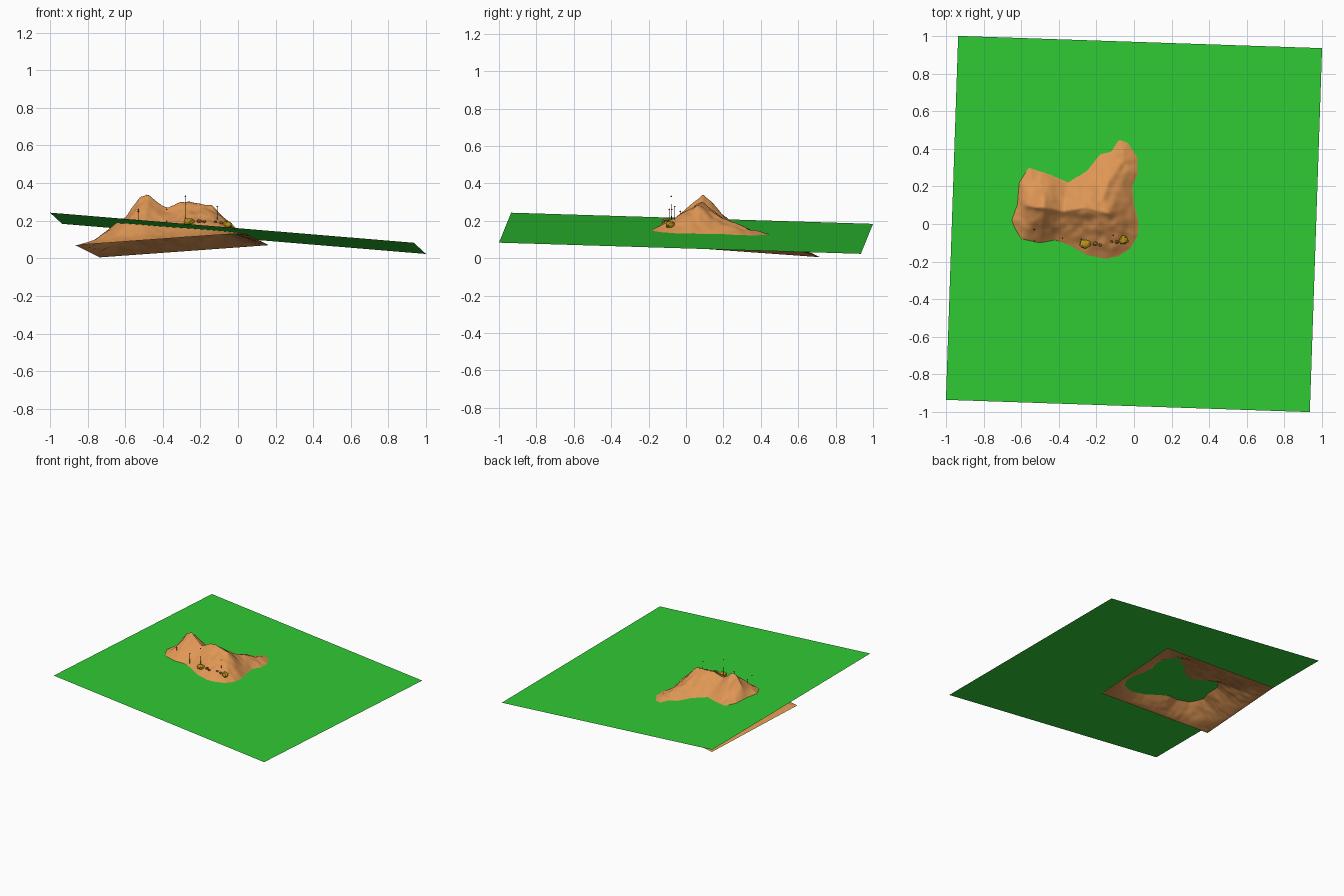
import bpy, bmesh, math, random
from mathutils import Vector, noise
from mathutils.geometry import intersect_point_line

if "Cube" in bpy.data.objects:
    bpy.data.objects.remove(bpy.data.objects["Cube"])
random.seed(4)


def material(name, rgb):
    m = bpy.data.materials.new(name)
    m.diffuse_color = (*rgb, 1)
    m.use_nodes = True
    m.node_tree.nodes["Principled BSDF"].inputs["Base Color"].default_value = m.diffuse_color
    return m


GREEN = material("grass green", (0.03, 0.60, 0.035))
SAND = material("sandy orange", (0.74, 0.31, 0.09))
YELLOW = material("ochre yellow", (0.50, 0.30, 0.01))
BROWN = material("rock brown", (0.30, 0.12, 0.03))
RED = material("marker red", (0.75, 0.04, 0.02))
DARK = material("pole dark", (0.12, 0.07, 0.03))


def finish(name, bm, mat, smooth=True):
    bmesh.ops.recalc_face_normals(bm, faces=bm.faces)
    me = bpy.data.meshes.new(name)
    bm.to_mesh(me)
    bm.free()
    me.materials.append(mat)
    for p in me.polygons:
        p.use_smooth = smooth
    ob = bpy.data.objects.new(name, me)
    bpy.context.collection.objects.link(ob)
    return ob


# tilted grass sheet
def sheet_z(x, y):
    return 0.133 - 0.0837 * x - 0.028 * y


bm = bmesh.new()
bm.faces.new([bm.verts.new((x, y, sheet_z(x, y))) for x, y in
              [(-1, -0.935), (0.935, -1), (1, 0.935), (-0.935, 1)]])
finish("grass_sheet", bm, GREEN, False)

# waterline where the hill rises through the sheet, and the ridge line (x, y, rise)
OUTLINE = [(-.56, .30), (-.47, .27), (-.35, .22), (-.25, .28), (-.18, .37), (-.12, .385),
           (-.08, .45), (-.03, .43), (.02, .35), (.02, .27), (-.01, .2), (0, .1),
           (.02, .02), (.02, -.06), (-.02, -.13), (-.08, -.17), (-.15, -.185),
           (-.25, -.165), (-.35, -.11), (-.42, -.085), (-.5, -.1), (-.6, -.08),
           (-.63, -.03), (-.65, .02), (-.62, .1), (-.61, .22)]
RIDGE = [(-.56, .10, .10), (-.52, .09, .15), (-.48, .09, .17), (-.37, .07, .11),
         (-.26, .09, .155), (-.14, .06, .14)]


def nearest(p, a, b):
    q, t = intersect_point_line(p, a, b)
    t = min(1, max(0, t))
    return (p - (a + (b - a) * t)).length, t


def signed_distance(x, y):
    p, inside, best = Vector((x, y)), False, 9
    for i, (ax, ay) in enumerate(OUTLINE):
        bx, by = OUTLINE[i - 1]
        best = min(best, nearest(p, Vector((ax, ay)), Vector((bx, by)))[0])
        if (ay > y) != (by > y) and x < (bx - ax) * (y - ay) / (by - ay) + ax:
            inside = not inside
    return best if inside else -best


def ridge(x, y):
    best = (9, 0)
    for a, b in zip(RIDGE, RIDGE[1:]):
        d, t = nearest(Vector((x, y)), Vector(a[:2]), Vector(b[:2]))
        best = min(best, (d, a[2] + (b[2] - a[2]) * t))
    return best


def rough(x, y):
    return (noise.noise((x * 11, y * 11, 3)) * 0.6 + noise.noise((x * 24, y * 24, 7)) * 0.35)


def hill_z(x, y):
    d = signed_distance(x, y)
    r, h = ridge(x, y)
    return sheet_z(x, y) + h * d / (d + r + 1e-6) + 0.022 * rough(x, y) * min(1, d / 0.08)


# hill on a tilted square footprint
N = 100
bm = bmesh.new()
rows = []
for j in range(N + 1):
    row = []
    for i in range(N + 1):
        u, v = i / N - 0.5, j / N - 0.5
        x = -0.351 + 0.90 * u + 0.13 * v
        y = 0.194 - 0.14 * u + 0.908 * v
        base = 0.07 + 0.065 * u - 0.065 * v
        d = signed_distance(x, y)
        if d > 0:
            z = hill_z(x, y)
        else:
            edge = 0.915 * (0.5 - max(abs(u), abs(v)))
            t = -d / (-d + edge + 1e-6)
            z = base + (sheet_z(x, y) - base) * (1 - t) ** 1.4
            z += 0.05 * rough(x, y) * t * (1 - t) * min(1, (sheet_z(x, y) - base) / 0.1)
            z = min(z, sheet_z(x, y) - 0.0005)
        row.append(bm.verts.new((x, y, max(z, 0))))
    rows.append(row)
for a, b in zip(rows, rows[1:]):
    for i in range(N):
        bm.faces.new((a[i], a[i + 1], b[i + 1], b[i]))
hill = finish("hill", bm, SAND)


# boulders resting on the front slope
def boulder(name, x, y, size, mat, lift=0.4):
    bm = bmesh.new()
    bmesh.ops.create_icosphere(bm, subdivisions=2, radius=1)
    c = Vector((x, y, hill_z(x, y) + size[2] * lift))
    for v in bm.verts:
        k = 1 + 0.12 * random.uniform(-1, 1)
        v.co = c + Vector([v.co[n] * size[n] * k for n in range(3)])
    finish(name, bm, mat, False)


boulder("boulder_left", -.26, -.105, (.03, .024, .02), YELLOW)
boulder("boulder_right", -.055, -.085, (.025, .025, .02), YELLOW)
for i, (x, y, r) in enumerate([(-.205, -.105, .014), (-.18, -.112, .010), (-.12, -.095, .009),
                               (-.09, -.095, .011)]):
    boulder(f"stone_{i}", x, y, (r, r * .8, r * .7), BROWN)

# thin marker poles with red tips
for i, (x, y, top) in enumerate([(-.53, -.03, .25), (-.53, -.09, .26), (-.38, -.075, .26),
                                 (-.28, -.08, .33), (-.11, -.06, .275)]):
    z0 = hill_z(x, y) - 0.01
    bm = bmesh.new()
    bmesh.ops.create_cone(bm, segments=6, radius1=.0015, radius2=.001, depth=top - z0, cap_ends=True)
    bmesh.ops.translate(bm, verts=bm.verts, vec=(x, y, (top + z0) / 2))
    finish(f"pole_{i}", bm, DARK)
    bm = bmesh.new()
    bmesh.ops.create_icosphere(bm, subdivisions=1, radius=.0045)
    bmesh.ops.translate(bm, verts=bm.verts, vec=(x, y, top))
    finish(f"pole_tip_{i}", bm, RED)
